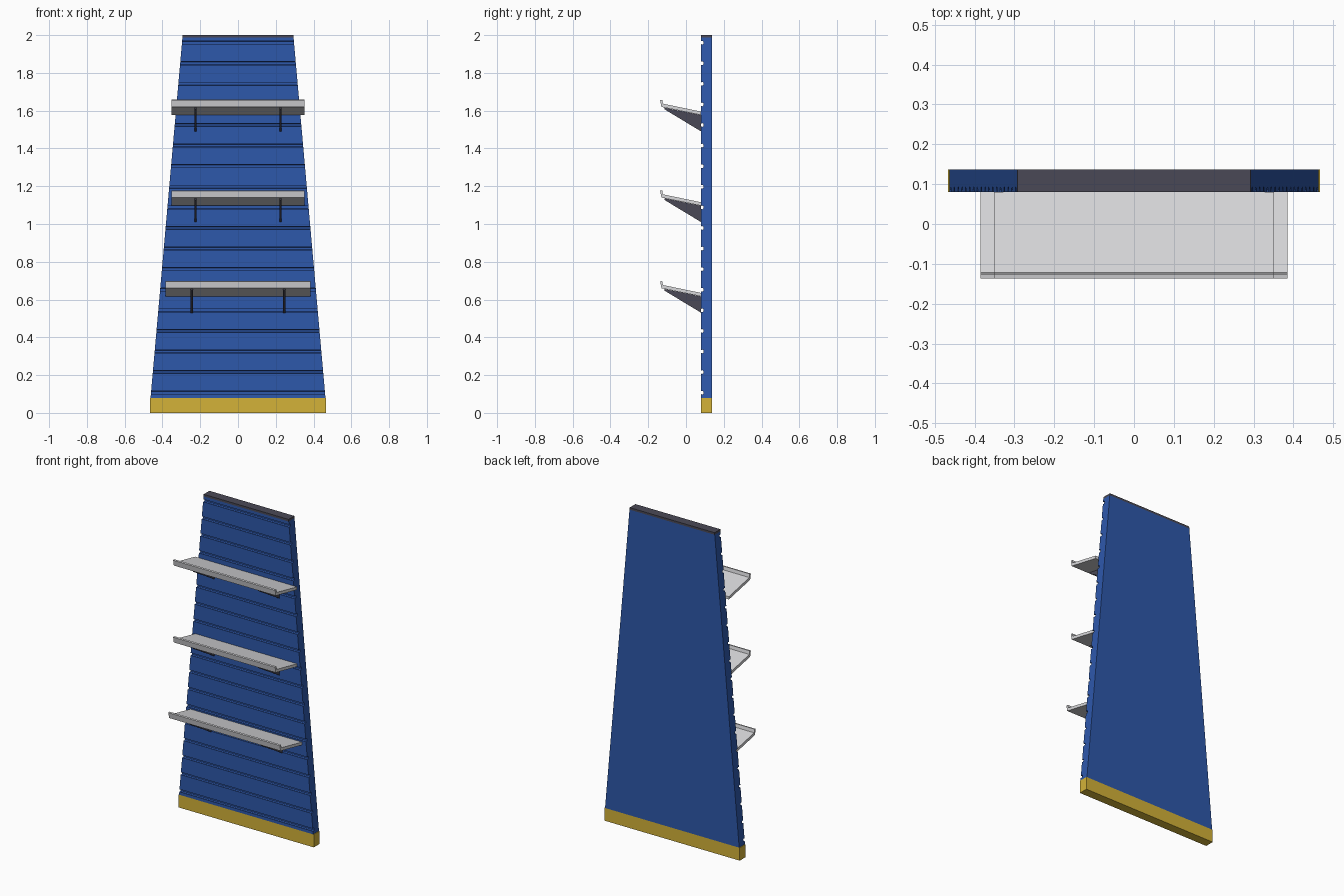
import bpy, bmesh

if "Cube" in bpy.data.objects:
    bpy.data.objects.remove(bpy.data.objects["Cube"])

def material(name, rgb):
    m = bpy.data.materials.new(name)
    m.diffuse_color = tuple(((c + 0.055) / 1.055) ** 2.4 for c in rgb) + (1,)
    m.use_nodes = True
    m.node_tree.nodes["Principled BSDF"].inputs["Base Color"].default_value = m.diffuse_color
    return m

BLUE = material("panel blue", (0.18, 0.345, 0.67))
YELLOW = material("base yellow", (0.83, 0.70, 0.22))
GREY = material("shelf light grey", (0.85, 0.85, 0.86))
DARK = material("dark grey", (0.29, 0.285, 0.335))

FRONT, BACK = 0.08, 0.137

def taper(z):
    """Half width of the panel at height z."""
    return 0.463 - (z - 0.08) * (0.463 - 0.293) / 1.92

def extrude(name, profile, half_width, mat, x=0.0):
    """Sweep a (y, z) profile across x; half_width is a function of z."""
    bm = bmesh.new()
    left = [bm.verts.new((x - half_width(z), y, z)) for y, z in profile]
    right = [bm.verts.new((x + half_width(z), y, z)) for y, z in profile]
    bm.faces.new(left)
    bm.faces.new(right[::-1])
    n = len(profile)
    for i in range(n):
        j = (i + 1) % n
        bm.faces.new((left[i], right[i], right[j], left[j]))
    bmesh.ops.recalc_face_normals(bm, faces=bm.faces)
    mesh = bpy.data.meshes.new(name)
    bm.to_mesh(mesh)
    bm.free()
    mesh.materials.append(mat)
    obj = bpy.data.objects.new(name, mesh)
    bpy.context.collection.objects.link(obj)
    return obj

def box_profile(z0, z1):
    return [(FRONT, z0), (BACK, z0), (BACK, z1), (FRONT, z1)]

# Slatted back panel: grooves run across the front face
panel = [(BACK, 1.987), (BACK, 0.08), (FRONT, 0.08)]
for i in range(18):
    z = 0.107 + i * 0.109
    panel += [(FRONT, z - 0.008), (FRONT + 0.006, z - 0.010), (FRONT + 0.013, z - 0.006),
              (FRONT + 0.013, z + 0.006), (FRONT + 0.006, z + 0.010), (FRONT, z + 0.008)]
panel.append((FRONT, 1.987))
extrude("back_panel", panel, taper, BLUE)

# Base plinth and top cap
extrude("base_plinth", box_profile(0, 0.08), lambda z: 0.467, YELLOW)
extrude("top_cap", box_profile(1.987, 2.0), taper, DARK)

# Sloping shelves with a front lip, each on two triangular brackets
for level, (z, half, bracket_x) in enumerate(
        [(0.53, 0.385, 0.245), (1.01, 0.352, 0.225), (1.49, 0.352, 0.225)], 1):
    shelf = [(FRONT, z + 0.087), (FRONT, z + 0.105), (-0.122, z + 0.147),
             (-0.126, z + 0.168), (-0.137, z + 0.166), (-0.130, z + 0.130)]
    extrude(f"shelf_{level}", shelf, lambda z, h=half: h, GREY)
    bracket = [(FRONT, z), (FRONT, z + 0.0865), (-0.115, z + 0.126), (-0.115, z + 0.118)]
    for side, label in ((-1, "left"), (1, "right")):
        extrude(f"bracket_{level}_{label}", bracket, lambda z: 0.006, DARK, side * bracket_x)
